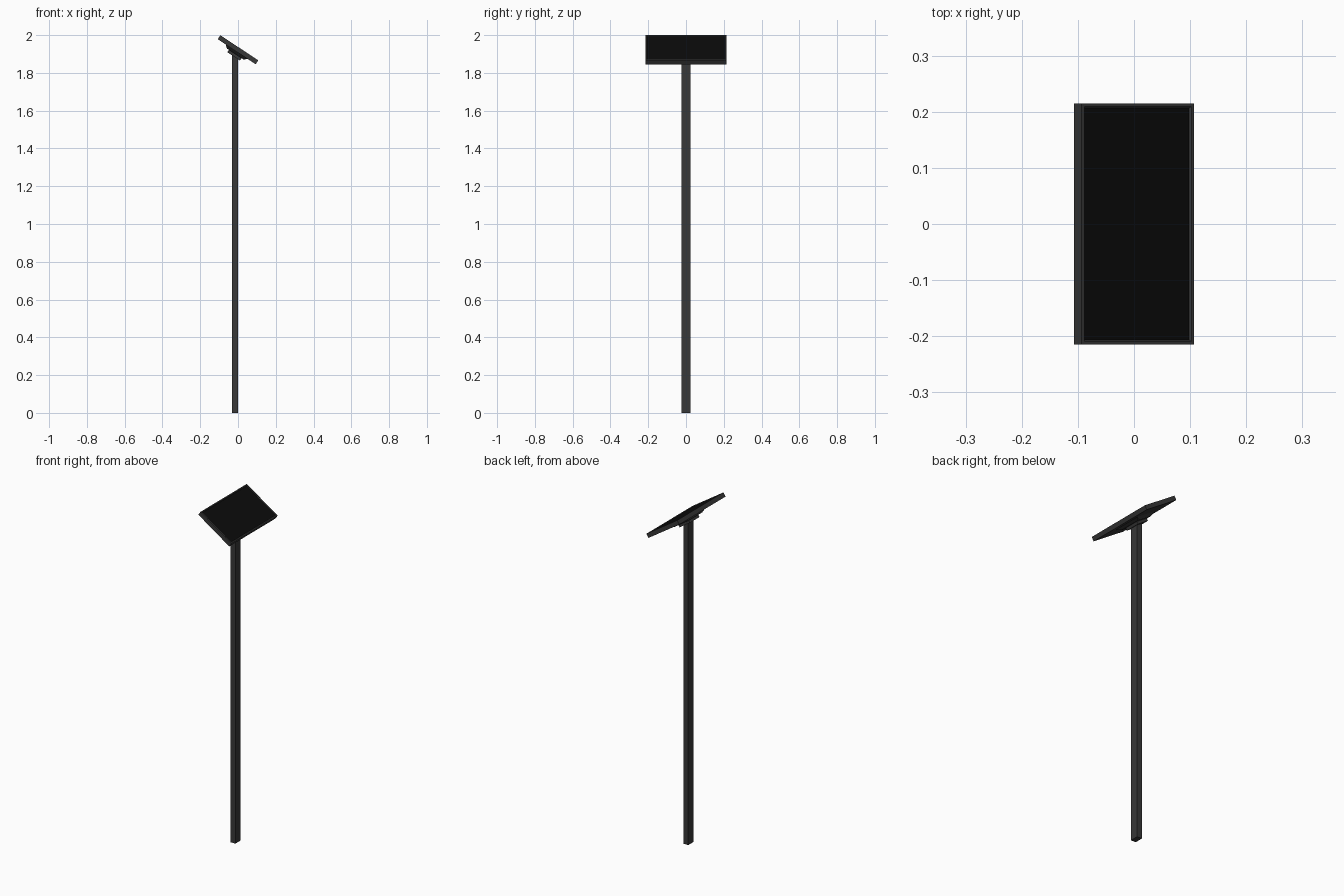
import bpy, bmesh, math
from mathutils import Matrix

if "Cube" in bpy.data.objects:
    bpy.data.objects.remove(bpy.data.objects["Cube"])

TILT = math.radians(33.5)
# frame of the tilted head: local x runs down the slope, local z is its normal
HEAD = Matrix.Translation((0, 0, 1.9225)) @ Matrix.Rotation(TILT, 4, 'Y')


def material(name, v):
    m = bpy.data.materials.new(name)
    m.diffuse_color = (v, v, v, 1)
    m.use_nodes = True
    m.node_tree.nodes["Principled BSDF"].inputs["Base Color"].default_value = m.diffuse_color
    return m


GREY = material("dark_grey", 0.04)
BLACK = material("screen_black", 0.0033)


def add_object(name, bm, mats):
    bmesh.ops.recalc_face_normals(bm, faces=bm.faces)
    me = bpy.data.meshes.new(name)
    bm.to_mesh(me)
    bm.free()
    for m in mats:
        me.materials.append(m)
    ob = bpy.data.objects.new(name, me)
    bpy.context.collection.objects.link(ob)
    return ob


def box(x0, x1, y, z0, z1):
    """Box from x0 to x1, -y to y, z0 to z1."""
    bm = bmesh.new()
    bmesh.ops.create_cube(bm, size=1)
    for v in bm.verts:
        v.co = (x1 if v.co.x > 0 else x0,
                y if v.co.y > 0 else -y,
                z1 if v.co.z > 0 else z0)
    return bm


# panel: frame with a lip and a slightly sunken black screen
L, W, T = 0.2405, 0.43, 0.025
bm = box(-L / 2, L / 2, W / 2, -T / 2, T / 2)
bm.normal_update()
top = max(bm.faces, key=lambda f: f.calc_center_median().z)
bmesh.ops.inset_region(bm, faces=[top], thickness=0.008)
bmesh.ops.inset_region(bm, faces=[top], thickness=0.004, depth=-0.003)
top.material_index = 1
bm.transform(HEAD)
add_object("display_panel", bm, [GREY, BLACK])

# tapered housing on the back of the panel
bm = box(-0.07, 0.07, 0.09, -0.027, -T / 2)
for v in bm.verts:
    if v.co.z < -0.02:
        v.co.x *= 0.75
        v.co.y *= 0.75
bm.transform(HEAD)
add_object("back_housing", bm, [GREY])

# mounting plate
bm = box(-0.04, 0.04, 0.045, -0.042, -0.027)
bm.transform(HEAD)
add_object("mounting_plate", bm, [GREY])

# post, its top cut to the slope of the plate
bm = box(-0.032, 0.0, 0.025, 0, 1)
for v in bm.verts:
    if v.co.z > 0.5:
        v.co.z = 1.9225 - (0.041 + v.co.x * math.sin(TILT)) / math.cos(TILT)
add_object("post", bm, [GREY])
